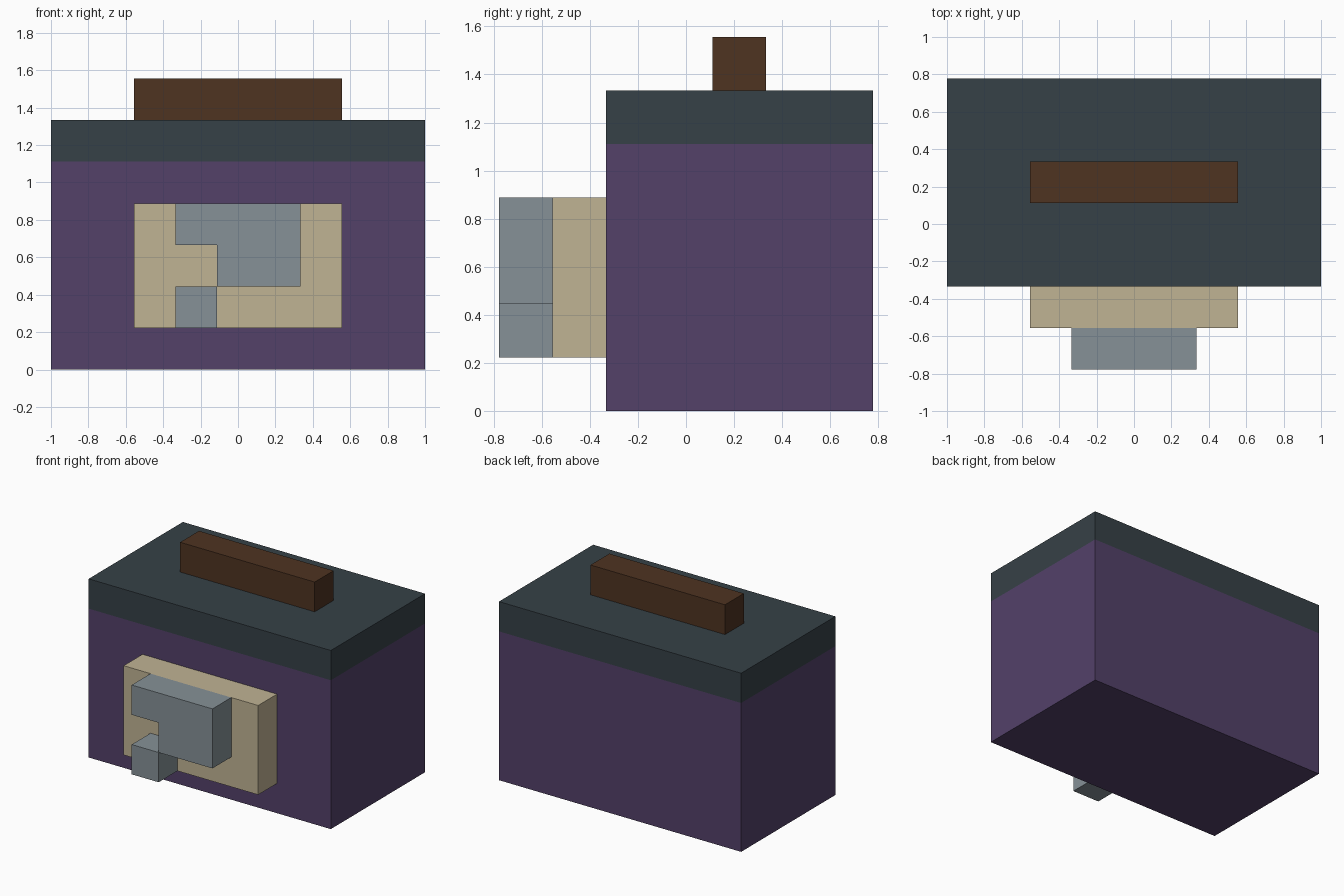
import bpy
import bmesh
from mathutils import Vector

U = 2 / 9  # block size: the body is nine blocks wide

old = bpy.data.objects.get("Cube")
if old:
    bpy.data.objects.remove(old, do_unlink=True)


def material(name, rgb):
    """Flat material from an 8-bit sRGB colour, stored as linear values."""
    lin = [((c / 255 + 0.055) / 1.055) ** 2.4 for c in rgb]
    mat = bpy.data.materials.new(name)
    mat.use_nodes = True
    mat.diffuse_color = (*lin, 1)
    bsdf = mat.node_tree.nodes["Principled BSDF"]
    bsdf.inputs["Base Color"].default_value = (*lin, 1)
    bsdf.inputs["Roughness"].default_value = 0.9
    return mat


def prism(name, outline, y0, y1, mat):
    """Extrude an (x, z) outline, in blocks, from y0 back to y1."""
    bm = bmesh.new()
    face = bm.faces.new([bm.verts.new((x * U, y0 * U, z * U)) for x, z in outline])
    ext = bmesh.ops.extrude_face_region(bm, geom=[face])
    moved = [g for g in ext["geom"] if isinstance(g, bmesh.types.BMVert)]
    bmesh.ops.translate(bm, verts=moved, vec=Vector((0, (y1 - y0) * U, 0)))
    bmesh.ops.recalc_face_normals(bm, faces=bm.faces)
    mesh = bpy.data.meshes.new(name)
    bm.to_mesh(mesh)
    bm.free()
    mesh.materials.append(mat)
    obj = bpy.data.objects.new(name, mesh)
    bpy.context.collection.objects.link(obj)
    return obj


def box(name, x, y, z, mat):
    """Box given by its ranges, in blocks."""
    outline = [(x[0], z[0]), (x[1], z[0]), (x[1], z[1]), (x[0], z[1])]
    return prism(name, outline, y[0], y[1], mat)


purple = material("purple", (83, 65, 105))
slate = material("dark slate", (54, 65, 71))
brown = material("brown", (78, 51, 33))
tan = material("tan", (192, 179, 148))
grey = material("blue grey", (134, 145, 151))

# Case, lid and handle
box("body", (-4.5, 4.5), (-1.5, 3.5), (0, 5), purple)
box("lid", (-4.5, 4.5), (-1.5, 3.5), (5, 6), slate)
box("handle", (-2.5, 2.5), (0.5, 1.5), (6, 7), brown)

# Front plate with the two raised grey pieces
box("front_plate", (-2.5, 2.5), (-2.5, -1.5), (1, 4), tan)
latch = [(-0.5, 2), (1.5, 2), (1.5, 4), (-1.5, 4), (-1.5, 3), (-0.5, 3)]
prism("latch_upper", latch, -3.5, -2.5, grey)
box("latch_lower", (-1.5, -0.5), (-3.5, -2.5), (1, 2), grey)
